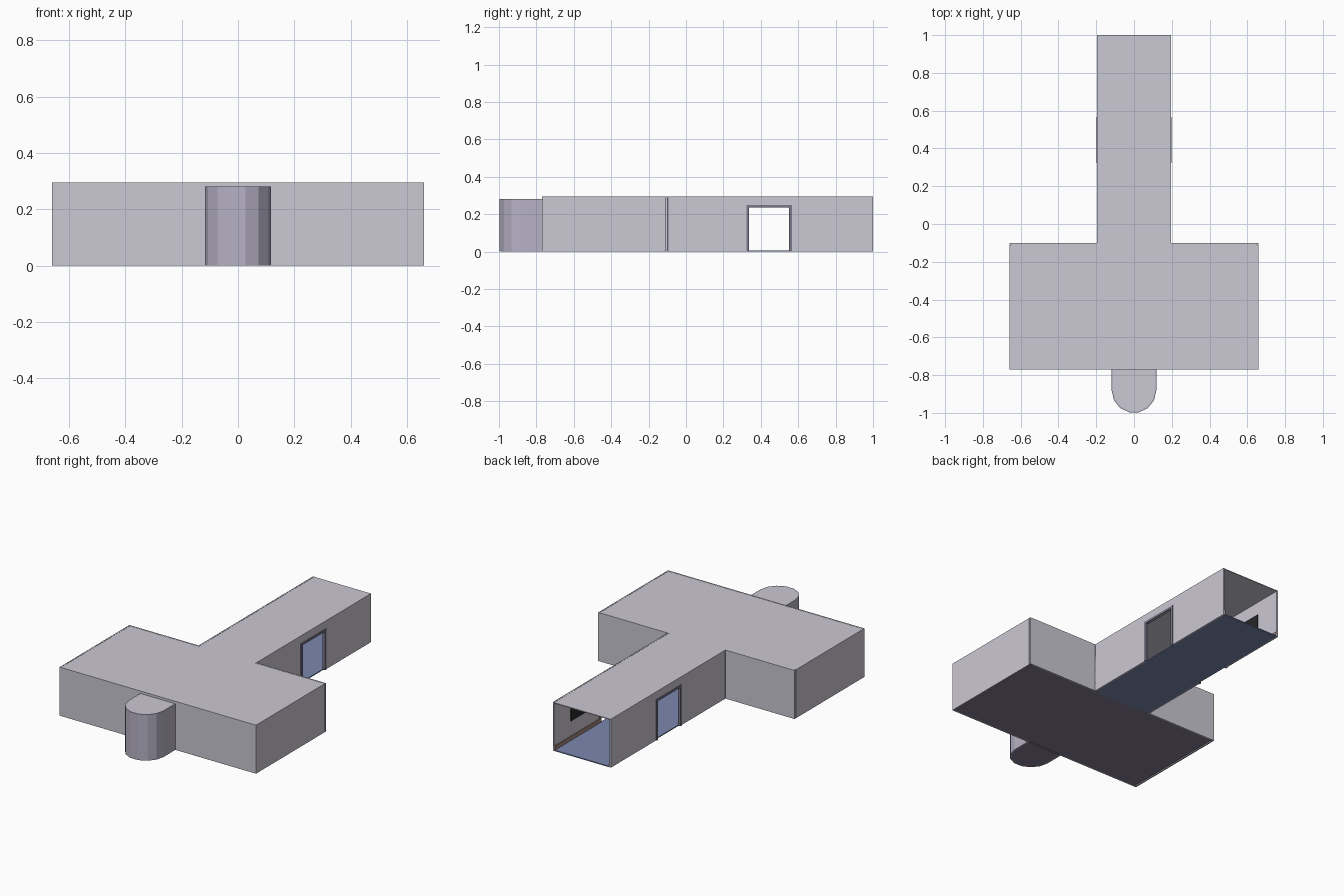
import bpy, bmesh, math

if "Cube" in bpy.data.objects:
    bpy.data.objects.remove(bpy.data.objects["Cube"])


def material(name, rgb):
    m = bpy.data.materials.new(name)
    m.diffuse_color = (*rgb, 1)
    m.use_nodes = True
    m.node_tree.nodes["Principled BSDF"].inputs["Base Color"].default_value = m.diffuse_color
    return m


WALL = material("plaster", (0.60, 0.58, 0.65))
NICHE = material("niche_plaster", (0.48, 0.45, 0.57))
TRIM = material("dark_trim", (0.20, 0.19, 0.26))
BLUE = material("corridor_blue", (0.20, 0.25, 0.43))
PLUM = material("room_plum", (0.24, 0.20, 0.30))
WOOD = material("skirting_brown", (0.36, 0.24, 0.22))
BLACK = material("panel_black", (0.02, 0.02, 0.02))


def finish(name, bm, mat):
    bmesh.ops.recalc_face_normals(bm, faces=bm.faces)
    me = bpy.data.meshes.new(name)
    bm.to_mesh(me)
    bm.free()
    me.materials.append(mat)
    ob = bpy.data.objects.new(name, me)
    bpy.context.collection.objects.link(ob)
    return ob


def box(name, x, y, z, mat, mirror=False):
    """Box from (min, max) ranges, optionally mirrored across x = 0."""
    bm = bmesh.new()
    for s in ((1, -1) if mirror else (1,)):
        g = bmesh.ops.create_cube(bm, size=1)
        for v in g["verts"]:
            v.co.x = s * (x[0] if v.co.x < 0 else x[1])
            v.co.y = y[0] if v.co.y < 0 else y[1]
            v.co.z = z[0] if v.co.z < 0 else z[1]
    return finish(name, bm, mat)


def prism(name, pts, z, mat):
    bm = bmesh.new()
    f = bm.faces.new([bm.verts.new((x, y, z[0])) for x, y in pts])
    g = bmesh.ops.extrude_face_region(bm, geom=[f])
    for v in g["geom"]:
        if isinstance(v, bmesh.types.BMVert):
            v.co.z = z[1]
    return finish(name, bm, mat)


H = 0.295       # wall height
T = 0.008       # wall thickness
RX, Y0, Y1 = 0.66, -0.77, -0.10   # main room
CX = 0.195      # corridor half width
AR, AH = 0.118, 0.28              # niche radius and height
DY0, DY1, DH = 0.335, 0.555, 0.235  # doorways

# Main room shell
box("room_side_wall", (RX - T, RX), (Y0, Y1 - 0.012), (0, H), WALL, True)
box("room_back_wall", (CX - T, RX), (Y1 - T, Y1), (0, H), WALL, True)
box("room_front_wall", (AR - T, RX), (Y0, Y0 + T), (0, H), WALL, True)
box("room_front_lintel", (-AR, AR), (Y0, Y0 + T), (AH - T, H), WALL)
box("room_floor", (-RX + 0.015, RX - 0.015), (Y0 + T, Y1 - T), (0, 0.006), PLUM)
box("room_ceiling", (-RX + T, RX - T), (Y0 + T, Y1), (H - 0.006, H - 0.001), WALL)

# Room corner posts, pilasters at the corridor mouth, skirting
box("room_corner_post", (RX - 0.022, RX - T), (Y1 - 0.02, Y1 - T), (0.006, H - 0.006), TRIM, True)
box("mouth_pilaster", (0.167, CX), (-0.117, -0.093), (0, H - 0.006), TRIM, True)
box("room_side_skirting", (RX - T - 0.006, RX - T), (Y0 + T, Y1 - 0.02), (0.006, 0.03), WOOD, True)
box("room_front_skirting", (AR, RX - T), (Y0 + T, Y0 + T + 0.006), (0.006, 0.03), WOOD, True)
box("room_back_skirting", (CX, RX - 0.022), (Y1 - T - 0.006, Y1 - T), (0.006, 0.03), WOOD, True)

# Corridor shell, open at the back end
for i, (a, b) in enumerate(((Y1, DY0), (DY1, 1.0))):
    box(f"corridor_wall_{i}", (CX - T, CX), (a, b), (0, H), WALL, True)
    box(f"corridor_skirting_{i}", (CX - T - 0.006, CX - T), (a, b), (0.006, 0.03), WOOD, True)
box("corridor_wall_over_door", (CX - T, CX), (DY0, DY1), (DH, H), WALL, True)
box("corridor_floor", (-CX + T, CX - T), (Y1 - T, 1.0), (0, 0.006), BLUE)
box("corridor_ceiling", (-CX + T, CX - T), (Y1, 1.0), (H - 0.006, H - 0.001), WALL)

# Door frames and dark wall panels
fx = (CX - 0.012, CX + 0.004)
for nm, y in (("front", (DY0 - 0.012, DY0 + 0.003)), ("back", (DY1 - 0.003, DY1 + 0.012))):
    box(f"door_jamb_{nm}", fx, y, (0, 0.248), TRIM, True)
box("door_head", fx, (DY0 - 0.012, DY1 + 0.012), (DH, 0.248), TRIM, True)
box("corridor_panel", (CX - T - 0.004, CX - T), (0.68, 0.84), (0.12, 0.21), BLACK, True)

# Rounded niche: straight sides, then a seven-sided half circle
def niche(r):
    arc = [(r * math.cos(math.pi * (1 + k / 7)),
            -1 + AR + r * math.sin(math.pi * (1 + k / 7))) for k in range(8)]
    return [(-r, Y0)] + arc + [(r, Y0)]


outer, inner = niche(AR), niche(AR - T)
prism("niche_wall", outer + inner[::-1], (0, AH), NICHE)
prism("niche_floor", inner, (0, 0.006), PLUM)
prism("niche_ceiling", inner, (AH - 0.006, AH), WALL)
